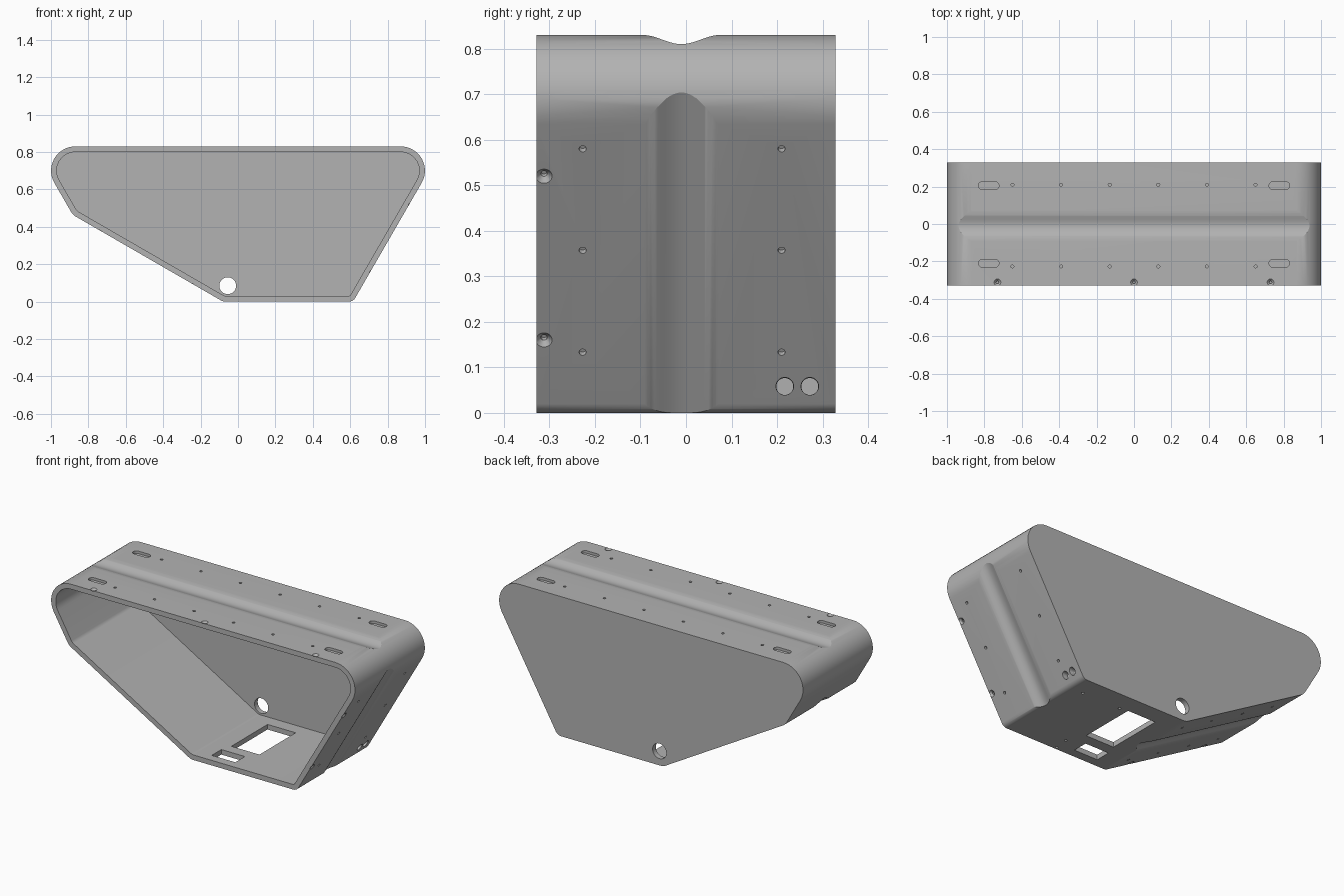
import bpy, bmesh
from math import radians, sin, cos, pi
from mathutils import Vector, Matrix

cube = bpy.data.objects.get("Cube")
if cube:
    bpy.data.objects.remove(cube, do_unlink=True)

HALF_Y = 0.328
WALL = 0.03
# Each side of the housing: direction of its normal (degrees), distance from origin
SIDES = {"top": (90, 0.83), "left": (210, 0.533), "slant": (240, 0.04),
         "bottom": (270, 0.0), "right": (330, 0.533)}
RADII = [0.13, 0.07, 0.06, 0.04, 0.13]   # corner after each side

paint = bpy.data.materials.new("housing_grey")
paint.use_nodes = True
grey = (0.45, 0.45, 0.45, 1)
paint.diffuse_color = grey
paint.node_tree.nodes["Principled BSDF"].inputs["Base Color"].default_value = grey


def make_object(name, bm):
    bmesh.ops.recalc_face_normals(bm, faces=bm.faces)
    mesh = bpy.data.meshes.new(name)
    bm.to_mesh(mesh)
    bm.free()
    obj = bpy.data.objects.new(name, mesh)
    bpy.context.collection.objects.link(obj)
    mesh.materials.append(paint)
    return obj


def prism(bm, points, travel):
    face = bm.faces.new([bm.verts.new(p) for p in points])
    moved = bmesh.ops.extrude_face_region(bm, geom=[face])["geom"]
    bmesh.ops.translate(bm, vec=travel,
                        verts=[v for v in moved if isinstance(v, bmesh.types.BMVert)])


def outline(inset):
    """Rounded outline of the housing, moved inwards."""
    sides = list(SIDES.values())
    points = []
    for i, radius in enumerate(RADII):
        (a, da), (b, db) = sides[i], sides[(i + 1) % len(sides)]
        b += 360 if b < a else 0
        r = max(radius - inset, 0.012)
        ra, rb = radians(a), radians(b)
        da, db = da - inset - r, db - inset - r
        turn = sin(rb - ra)
        cx = (da * sin(rb) - db * sin(ra)) / turn
        cz = (db * cos(ra) - da * cos(rb)) / turn
        for k in range(15):
            t = ra + (rb - ra) * k / 14
            points.append((cx + r * cos(t), cz + r * sin(t)))
    return points


def frame(side, x, y, z):
    """Matrix on a side: local z outwards, local y along depth."""
    angle, dist = SIDES[side]
    n = Vector((cos(radians(angle)), 0, sin(radians(angle))))
    p = Vector((x, y, z))
    p += n * (dist - p.dot(n))
    depth = Vector((0, 1, 0))
    rot = Matrix((depth.cross(n), depth, n)).transposed().to_4x4()
    return Matrix.Translation(p) @ rot


def drill(bm, matrix, low, high, r_low, r_high, stretch=0.0, segments=24):
    made = bmesh.ops.create_cone(bm, cap_ends=True, segments=segments, radius1=r_low,
                                 radius2=r_high, depth=high - low)["verts"]
    turn = Matrix.Rotation(pi / segments, 4, "Z")
    for v in made:
        v.co = turn @ v.co
        v.co.x += stretch if v.co.x > 0 else -stretch
        v.co.z += (low + high) / 2
        v.co = matrix @ v.co


def cut(body, name, bm):
    cutter = make_object(name, bm)
    cutter.hide_render = True
    mod = body.modifiers.new(name, "BOOLEAN")
    mod.operation = "DIFFERENCE"
    mod.solver = "EXACT"
    mod.object = cutter
    bpy.context.view_layer.objects.active = body
    bpy.ops.object.modifier_apply(modifier=name)
    bpy.data.objects.remove(cutter, do_unlink=True)


# Housing shell, open at the front
bm = bmesh.new()
prism(bm, [(x, -HALF_Y, z) for x, z in outline(0)], (0, 2 * HALF_Y, 0))
housing = make_object("housing", bm)
bm = bmesh.new()
prism(bm, [(x, -0.5, z) for x, z in outline(WALL)], (0, 0.5 + HALF_Y - WALL, 0))
cut(housing, "cavity", bm)

# Soft channels running around the outside
for side in ("top", "slant", "right"):
    m = frame(side, 0, -0.01, 0.4)
    profile = [(-0.085 + 0.17 * k / 20, -0.01 * (1 - cos(2 * pi * k / 20)) + 0.0002)
               for k in range(21)]
    profile += [(0.085, 0.3), (-0.085, 0.3)]
    bm = bmesh.new()
    prism(bm, [m @ Vector((-2, y, z)) for y, z in profile], m.to_3x3() @ Vector((4, 0, 0)))
    cut(housing, "channel_" + side, bm)

# Mounting slots and rows of small holes
bm = bmesh.new()
for y in (0.205, -0.21):
    for x in (-0.777, 0.777):
        drill(bm, frame("top", x, y, 0), -0.015, 0.05, 0.021, 0.021, stretch=0.034)
spots = [("top", -0.65 + 0.26 * k, 0) for k in range(6)]
spots += [("right", 0.616 + z * 0.577, z) for z in (0.133, 0.357, 0.58)]
spots += [("slant", -0.08 - 0.807 * t, 0.465 * t) for t in (0.09, 0.34, 0.6, 0.85)]
spots += [("bottom", x, 0) for x in (0.275, 0.525)]
for side, x, z in spots:
    for y in (0.21, -0.227):
        drill(bm, frame(side, x, y, z), -0.015, 0.03, 0.008, 0.008, segments=12)
cut(housing, "small_holes", bm)

# Countersunk screw holes along the front rim
screws = [("top", x, 0) for x in (-0.73, 0, 0.73)]
screws += [("right", 0.616 + z * 0.577, z) for z in (0.16, 0.52)]
screws += [("slant", -0.735, 0.38), ("slant", -0.24, 0.09), ("bottom", 0.265, 0)]
sinks, bores = bmesh.new(), bmesh.new()
for side, x, z in screws:
    m = frame(side, x, -0.312, z)
    drill(sinks, m, -0.011, 0.005, 0.007, 0.023)
    drill(bores, m, -0.022, 0.02, 0.007, 0.007, segments=12)
cut(housing, "screw_sinks", sinks)
cut(housing, "screw_bores", bores)

# Two cable holes low on the side, with shallow spot faces
across = Matrix.Rotation(pi / 2, 4, "Y")
bores, faces = bmesh.new(), bmesh.new()
for y in (0.217, 0.272):
    m = Matrix.Translation((0, y, 0.058)) @ across
    drill(bores, m, 0.56, 0.8, 0.0187, 0.0187)
    drill(faces, m, 0.632, 0.8, 0.0187, 0.026)
cut(housing, "cable_bores", bores)
cut(housing, "cable_faces", faces)

# Rectangular openings in the floor and the round hole in the back wall
bm = bmesh.new()
for x0, x1, y0, y1 in ((0.04, 0.225, -0.12, 0.22), (0.02, 0.175, -0.275, -0.185)):
    prism(bm, [(x0, y0, -0.1), (x1, y0, -0.1), (x1, y1, -0.1), (x0, y1, -0.1)], (0, 0, 0.2))
back = Matrix.Translation((-0.055, 0, 0.085)) @ Matrix.Rotation(-pi / 2, 4, "X")
drill(bm, back, 0.27, 0.4, 0.045, 0.045, segments=40)
cut(housing, "openings", bm)

bpy.ops.object.select_all(action="DESELECT")
housing.select_set(True)
bpy.context.view_layer.objects.active = housing
bpy.ops.object.shade_smooth_by_angle(angle=radians(25))
